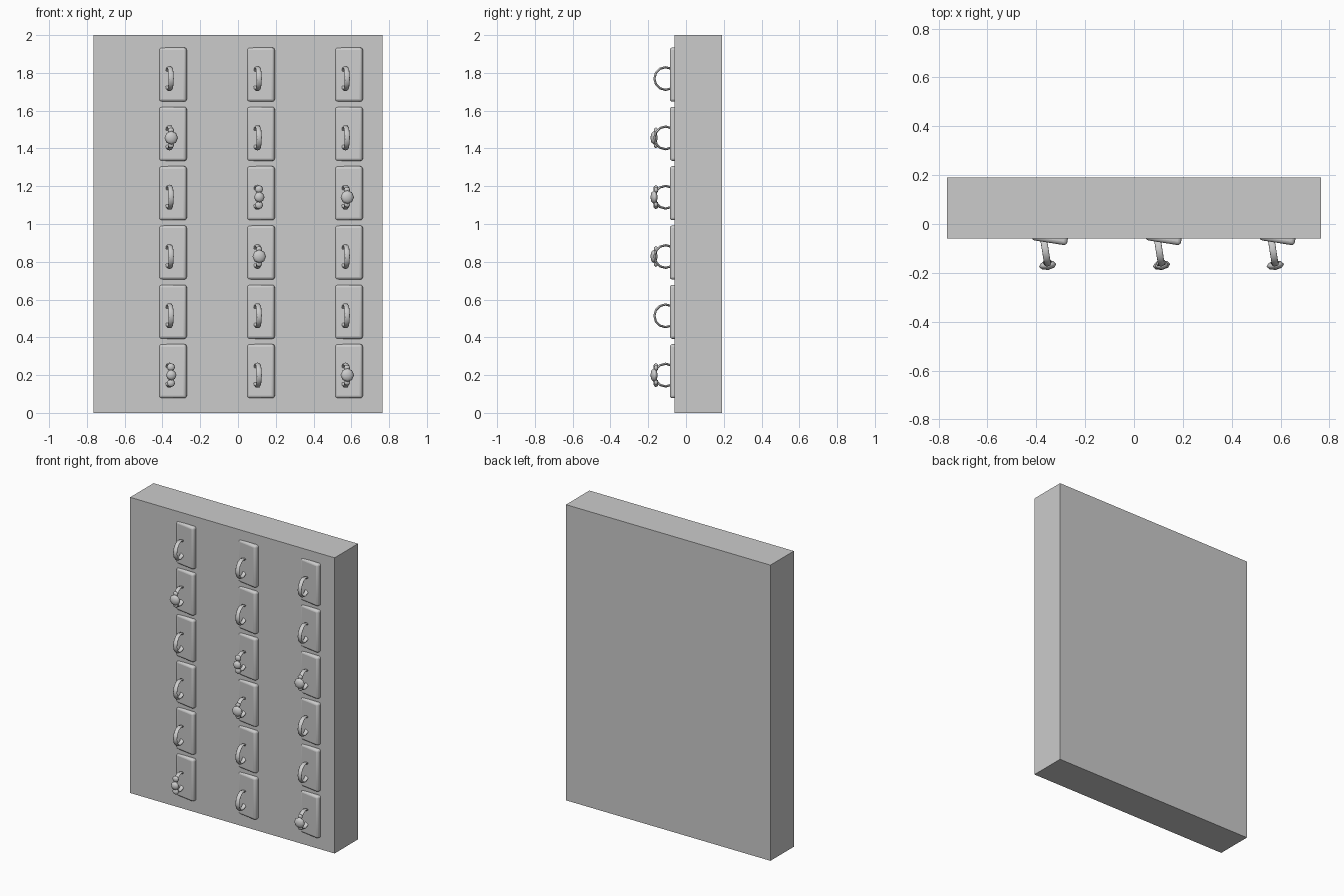
import bpy
from math import radians, sin, cos, pi

if "Cube" in bpy.data.objects:
    bpy.data.objects.remove(bpy.data.objects["Cube"])

COLS = [-0.363, 0.103, 0.569]
TOP_Z, STEP = 1.77, 0.314
RING_Y, RING_R = -0.108, 0.060
TURN = radians(9)
SINGLE = {(0, 1), (1, 3), (2, 2), (2, 5)}
TRIPLE = {(0, 5), (1, 2)}


def box(name, loc, size, rot=0.0):
    bpy.ops.mesh.primitive_cube_add(size=1, location=loc, rotation=(0, 0, rot))
    ob = bpy.context.object
    ob.name = name
    ob.scale = size
    bpy.ops.object.transform_apply(location=False, rotation=False, scale=True)
    return ob


def smooth(angle=40):
    bpy.ops.object.shade_smooth_by_angle(angle=radians(angle))


# Display board
box("board", (0, 0.065, 1), (1.53, 0.25, 2))


def pad(x, z):
    # Cushion, sunk into the board with its right edge standing proud
    ob = box("cushion", (x + 0.019, -0.052, z), (0.147, 0.05, 0.286), radians(-9))
    m = ob.modifiers.new("soft_edge", "BEVEL")
    m.width, m.segments = 0.014, 3
    smooth()


def band(x, z):
    # Flat ring band, edge-on to the front
    bpy.ops.mesh.primitive_torus_add(major_segments=12, minor_segments=8,
                                     major_radius=RING_R, minor_radius=0.006,
                                     location=(x, RING_Y, z),
                                     rotation=(0, pi / 2, TURN))
    ob = bpy.context.object
    ob.name = "ring_band"
    ob.scale = (1, 1, 2.3)
    smooth(60)


def stone(name, x, z, dz, r, depth, reach):
    # Faceted stone set on the front of the band
    loc = (x + sin(TURN) * reach, RING_Y - cos(TURN) * reach, z + dz)
    bpy.ops.mesh.primitive_uv_sphere_add(segments=8, ring_count=4, radius=1,
                                         location=loc,
                                         rotation=(pi / 2, 0, TURN))
    ob = bpy.context.object
    ob.name = name
    ob.scale = (r, r, depth)
    smooth(50)


for c, x in enumerate(COLS):
    for r in range(6):
        z = TOP_Z - STEP * r
        pad(x, z + 0.021)
        band(x, z)
        if (c, r) in SINGLE:
            stone("large_stone", x, z, 0, 0.036, 0.019, 0.062)
            for s in (-1, 1):
                stone("shoulder", x, z, s * 0.038, 0.017, 0.011, 0.052)
        elif (c, r) in TRIPLE:
            stone("middle_stone", x, z, 0, 0.028, 0.018, 0.062)
            for s in (-1, 1):
                stone("side_stone", x, z, s * 0.042, 0.022, 0.014, 0.052)
